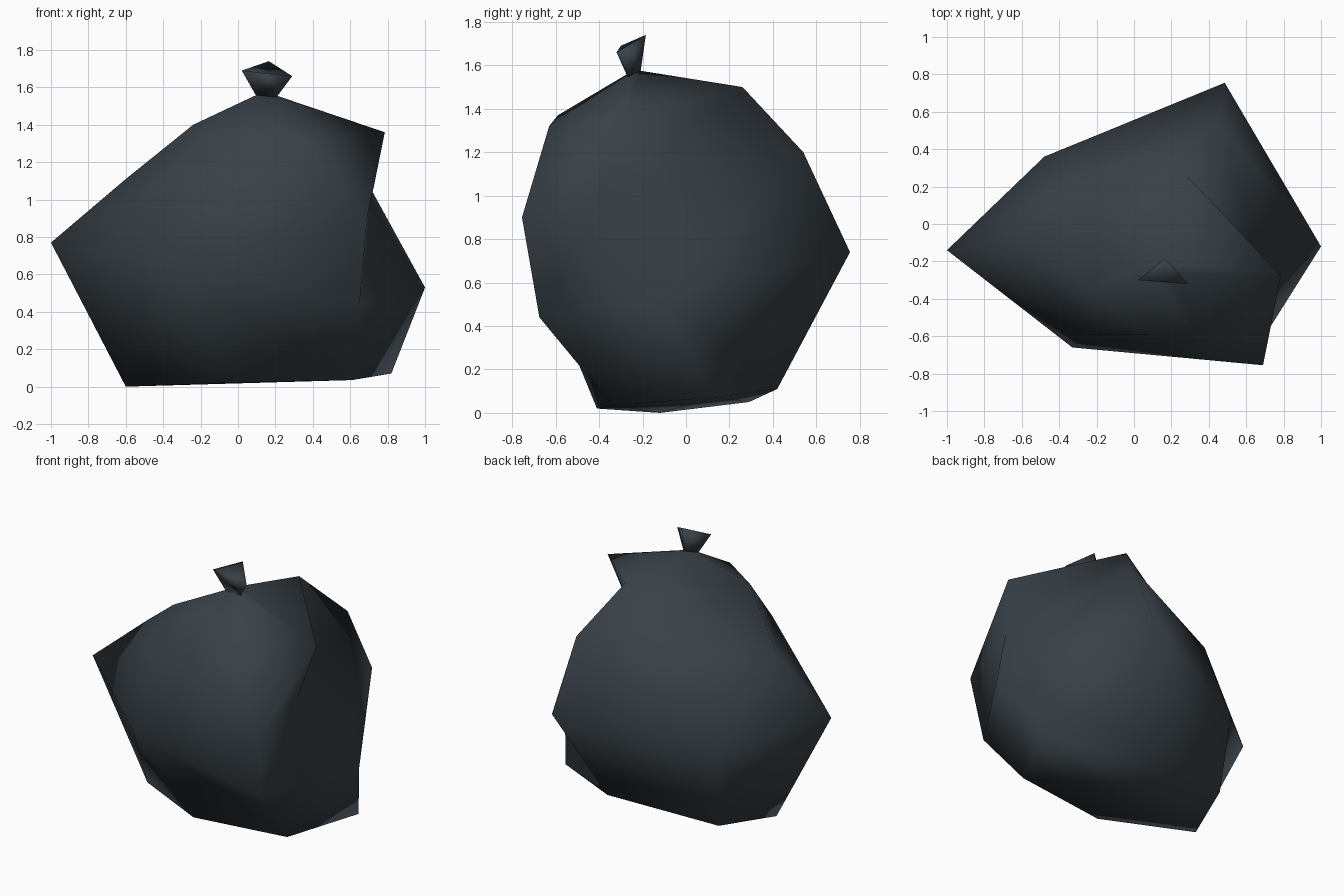
import bpy, bmesh
from mathutils import Vector

if "Cube" in bpy.data.objects:
    bpy.data.objects.remove(bpy.data.objects["Cube"])

plastic = bpy.data.materials.new("dark_slate_plastic")
plastic.diffuse_color = (0.040, 0.053, 0.064, 1)
plastic.use_nodes = True
plastic.node_tree.nodes["Principled BSDF"].inputs["Base Color"].default_value = plastic.diffuse_color


def finish(name, bm):
    bmesh.ops.recalc_face_normals(bm, faces=bm.faces[:])
    for f in bm.faces:
        f.smooth = True
    me = bpy.data.meshes.new(name)
    bm.to_mesh(me)
    bm.free()
    me.materials.append(plastic)
    ob = bpy.data.objects.new(name, me)
    bpy.context.collection.objects.link(ob)
    return ob


# Corner points of the stuffed sack
neck = [(0.15, -0.21, 1.575), (0.10, -0.27, 1.56), (0.20, -0.26, 1.55)]
base = {"b_left": (-0.60, -0.12, 0.00), "b_front": (-0.05, -0.41, 0.02),
        "b_front_right": (0.61, -0.34, 0.035), "b_right": (0.82, 0.13, 0.07),
        "b_back": (0.30, 0.42, 0.11), "b_back_left": (-0.45, 0.29, 0.05)}
sides = {"left": (-1.00, -0.14, 0.77), "front_left": (-0.33, -0.66, 0.63),
         "back_left": (-0.48, 0.36, 0.56), "back": (0.485, 0.755, 0.74)}
shoulders = {"s_left": (-0.24, -0.35, 1.40), "s_low_left": (-0.60, -0.12, 1.11),
             "s_low_front": (-0.24, -0.59, 1.09), "s_back": (-0.42, 0.18, 1.12),
             "s_front": (0.08, -0.59, 1.37), "s_front_right": (0.35, -0.63, 1.32)}
# Rim of the fold on the right side
rim = {"r_top": (0.28, 0.26, 1.50), "r_peak": (0.785, -0.275, 1.36),
       "r_front": (0.69, -0.755, 0.90), "r_low": (0.65, -0.675, 0.44),
       "r_right": (1.00, -0.12, 0.53), "r_back": (0.45, 0.54, 1.20)}

# Sack: taut skin around the corners
bm = bmesh.new()
for p in neck:
    bm.verts.new(p)
v = {k: bm.verts.new(p) for k, p in {**base, **sides, **shoulders, **rim}.items()}
bmesh.ops.convex_hull(bm, input=bm.verts[:])
v = {k: x for k, x in v.items() if x.is_valid and x.link_faces}
bmesh.ops.delete(bm, geom=[x for x in bm.verts if not x.link_faces], context='VERTS')


# Folds: replace the skin inside a rim by a fan to a sunken point
def tuck(names, point):
    ring = {v[k] for k in names if k in v}
    inside = [f for f in bm.faces if set(f.verts) <= ring]
    if not inside:
        return
    bmesh.ops.delete(bm, geom=inside, context='FACES')
    bottom = bm.verts.new(point)
    for e in [e for e in bm.edges if e.is_boundary]:
        bm.faces.new((e.verts[0], e.verts[1], bottom))


tuck(rim, (0.72, -0.38, 1.04))
tuck(("r_top", "r_back", "s_back", "s_left"), (-0.05, 0.17, 1.335))
bmesh.ops.recalc_face_normals(bm, faces=bm.faces[:])


# Shallow creases: turn a ridge a-b into a valley c-d
def crease(a, b, c, d):
    if not all(k in v for k in (a, b, c, d)):
        return
    e = bm.edges.get((v[a], v[b]))
    if e and {x for f in e.link_faces for x in f.verts} == {v[k] for k in (a, b, c, d)}:
        bmesh.utils.edge_rotate(e)


crease("back", "b_right", "r_right", "b_back")
crease("r_low", "b_front", "front_left", "b_front_right")
crease("s_left", "left", "s_low_left", "s_low_front")
crease("left", "b_back_left", "back_left", "b_left")
finish("sack", bm)

# Knot: three-sided neck flaring into an open, dipped tuft
flare = [(0.165, -0.185, 1.74), (0.02, -0.30, 1.69), (0.29, -0.32, 1.66)]
bm = bmesh.new()
low = [bm.verts.new(Vector(p) - Vector((0, 0, 0.01))) for p in neck]
high = [bm.verts.new(p) for p in flare]
dip = bm.verts.new((0.155, -0.26, 1.66))
bm.faces.new(low)
for i in range(3):
    j = (i + 1) % 3
    bm.faces.new((low[i], low[j], high[j], high[i]))
    bm.faces.new((high[i], high[j], dip))
finish("tied_neck", bm)
